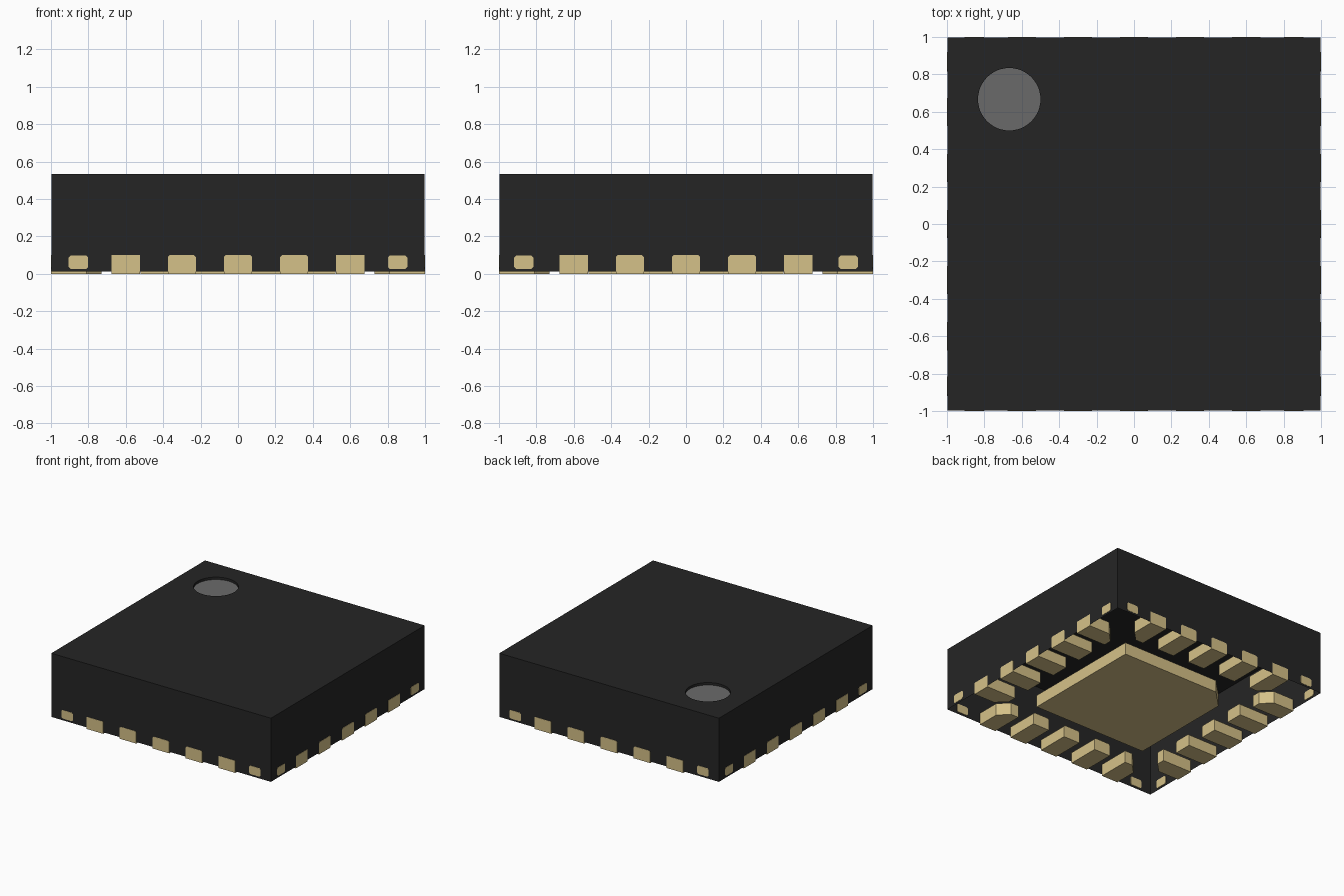
import bpy, bmesh, math
from mathutils import Matrix, Vector

cube = bpy.data.objects.get("Cube")
if cube:
    bpy.data.objects.remove(cube, do_unlink=True)


def material(name, rgb):
    lin = [((c / 255 + 0.055) / 1.055) ** 2.4 for c in rgb] + [1.0]
    m = bpy.data.materials.new(name)
    m.use_nodes = True
    m.diffuse_color = lin
    m.node_tree.nodes["Principled BSDF"].inputs["Base Color"].default_value = lin
    return m


BLACK = material("black plastic", (37, 37, 37))
GOLD = material("gold metal", (213, 193, 136))
GREY = material("grey marker", (106, 106, 106))

HALF, BOTTOM, TOP = 0.998, 0.012, 0.535
DOT, DOT_R, DOT_DEPTH = Vector((-0.667, 0.667, 0)), 0.167, 0.02


def add_object(name, bm, mat, recalc=True):
    if recalc:
        bmesh.ops.recalc_face_normals(bm, faces=bm.faces)
    me = bpy.data.meshes.new(name)
    bm.to_mesh(me)
    bm.free()
    me.materials.append(mat)
    ob = bpy.data.objects.new(name, me)
    bpy.context.collection.objects.link(ob)
    return ob


def prism(name, outline, offset, mat, matrix=Matrix()):
    """Extrude a closed 3D outline along an offset."""
    bm = bmesh.new()
    face = bm.faces.new([bm.verts.new(p) for p in outline])
    out = bmesh.ops.extrude_face_region(bm, geom=[face], use_keep_orig=True)
    moved = [v for v in out["geom"] if isinstance(v, bmesh.types.BMVert)]
    bmesh.ops.translate(bm, verts=moved, vec=offset)
    bmesh.ops.transform(bm, matrix=matrix, verts=bm.verts)
    return add_object(name, bm, mat)


def ring(z, n=48):
    return [DOT + Vector((DOT_R * math.cos(2 * math.pi * i / n),
                          DOT_R * math.sin(2 * math.pi * i / n), z)) for i in range(n)]


def loop_edges(bm, verts):
    return [bm.edges.new((verts[i], verts[(i + 1) % len(verts)])) for i in range(len(verts))]


def walls(bm, lower, upper):
    for i in range(len(lower)):
        j = (i + 1) % len(lower)
        bm.faces.new((lower[i], lower[j], upper[j], upper[i]))


# Body: shell open below, with a round recess in the top
bm = bmesh.new()
square = [(-HALF, -HALF), (HALF, -HALF), (HALF, HALF), (-HALF, HALF)]
low = [bm.verts.new((x, y, BOTTOM)) for x, y in square]
high = [bm.verts.new((x, y, TOP)) for x, y in square]
rim = [bm.verts.new(p) for p in ring(TOP)]
floor = [bm.verts.new(p) for p in ring(TOP - DOT_DEPTH)]
edges = loop_edges(bm, high) + loop_edges(bm, rim)
bmesh.ops.triangle_fill(bm, edges=edges, use_beauty=True, normal=(0, 0, 1))
walls(bm, low, high)
walls(bm, floor, rim)
add_object("body", bm, BLACK)

# Marker: round floor of the recess
bm = bmesh.new()
bm.faces.new([bm.verts.new(p) for p in ring(TOP - DOT_DEPTH)])
add_object("marker_dot", bm, GREY, recalc=False)

# Centre pad with one cut corner next to the marker
P, C = 0.52, 0.15
prism("centre_pad",
      [(-P, -P, 0), (P, -P, 0), (P, P, 0), (-P + C, P, 0), (-P, P - C, 0)],
      (0, 0, 0.1), GOLD)


# Profile with small cut corners, standing on the front plane
def end_profile(x, half_w, z0, z1, r0, r1, y):
    a, b = x - half_w, x + half_w
    pts = [(a, z0 + r0), (a + r0, z0), (b - r0, z0), (b, z0 + r0),
           (b, z1 - r1), (b - r1, z1), (a + r1, z1), (a, z1 - r1)]
    if r0 == 0:
        pts = [(a, z0), (b, z0)] + pts[4:]
    return [(px, y, pz) for px, pz in pts]


# Leads: five per side, outer ones with a cut inner corner
INNER, W, CUT = -0.73, 0.075, 0.08
for name, turn, tie_x in (("front", 0, 0.853), ("left", 90, 0.867),
                          ("back", 180, 0.853), ("right", 270, 0.867)):
    rot = Matrix.Rotation(math.radians(turn), 4, 'Z')
    for i in range(5):
        x = -0.6 + 0.3 * i
        label = f"{name}_lead_{i + 1}"
        if i in (0, 4):
            s = -1 if i == 0 else 1
            outline = [(x - s * W, -1, 0), (x + s * W, -1, 0),
                       (x + s * W, INNER - CUT, 0),
                       (x + s * (W - CUT), INNER, 0), (x - s * W, INNER, 0)]
            prism(label, outline, (0, 0, 0.1), GOLD, rot)
        else:
            prism(label, end_profile(x, W, 0, 0.1, 0, 0.01, -1),
                  (0, 1 + INNER, 0), GOLD, rot)
    # Small exposed tie bar ends beside the corners
    for s in (-1, 1):
        prism(f"{name}_tie_end_{'a' if s < 0 else 'b'}",
              end_profile(s * tie_x, 0.052, 0.027, 0.097, 0.01, 0.01, -1),
              (0, 0.008, 0), GOLD, rot)
